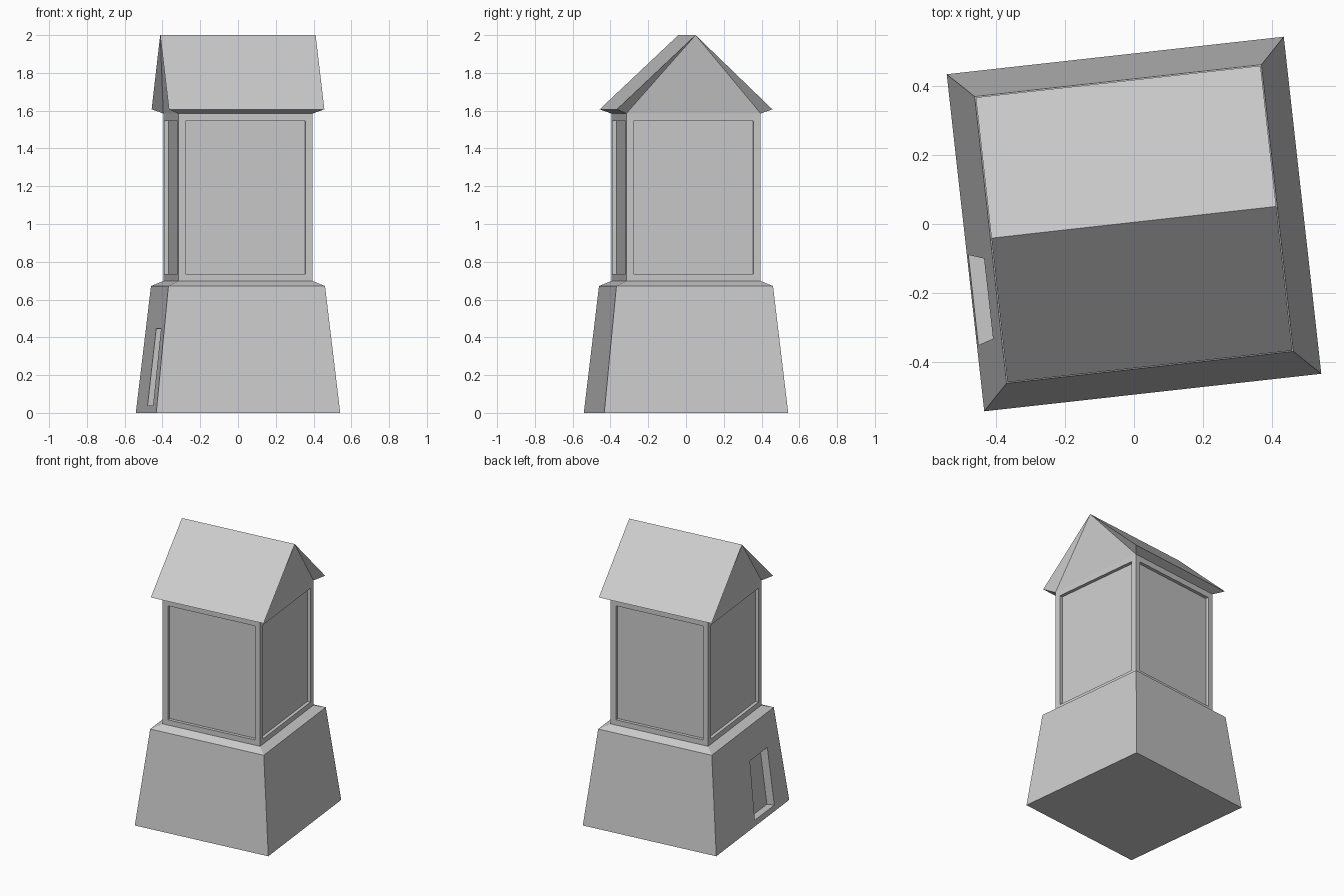
import bpy, bmesh, math

if "Cube" in bpy.data.objects:
    bpy.data.objects.remove(bpy.data.objects["Cube"])

TURN = math.radians(6.35)
CORNERS = [(-1, -1), (1, -1), (1, 1), (-1, 1)]


def ring(bm, half, z):
    return [bm.verts.new((x * half, y * half, z)) for x, y in CORNERS]


def skin(bm, low, high):
    return [bm.faces.new((low[i], low[(i + 1) % 4], high[(i + 1) % 4], high[i])) for i in range(4)]


def recess(bm, face, uvs, depth):
    """Sink a four-cornered panel, given in face fractions, into a quad."""
    face.normal_update()
    inward = -face.normal * depth
    outer = list(face.verts)
    a, b, c, d = [v.co.copy() for v in outer]
    spots = [a.lerp(b, u).lerp(d.lerp(c, u), v) for u, v in uvs]
    bm.faces.remove(face)
    rim = [bm.verts.new(p) for p in spots]
    floor = [bm.verts.new(p + inward) for p in spots]
    skin(bm, outer, rim)
    skin(bm, rim, floor)
    bm.faces.new(floor)


def finish(bm, name):
    mesh = bpy.data.meshes.new(name)
    bm.to_mesh(mesh)
    bm.free()
    obj = bpy.data.objects.new(name, mesh)
    obj.rotation_euler.z = TURN
    bpy.context.collection.objects.link(obj)


# Tapered base with a sloped ledge and a doorway on the left
bm = bmesh.new()
foot, shoulder, neck = ring(bm, 0.49, 0), ring(bm, 0.417, 0.672), ring(bm, 0.358, 0.698)
bm.faces.new(foot[::-1])
sides = skin(bm, foot, shoulder)
skin(bm, shoulder, neck)
recess(bm, sides[3], [(0.537, 0.06), (0.807, 0.06), (0.822, 0.664), (0.558, 0.664)], 0.055)
finish(bm, "tapered_base")

# Square tower with a sunken panel on each side
bm = bmesh.new()
for wall in skin(bm, ring(bm, 0.358, 0.698), ring(bm, 0.358, 1.585)):
    recess(bm, wall, [(0.055, 0.042), (0.945, 0.042), (0.945, 0.955), (0.055, 0.955)], 0.023)
finish(bm, "panelled_tower")

# Gabled roof with overhanging eaves and folded gable ends
bm = bmesh.new()
top, eave = ring(bm, 0.358, 1.585), ring(bm, 0.414, 1.607)
left, right = [bm.verts.new((x, 0.005, 2.0)) for x in (-0.414, 0.414)]
for i, near, far in ((0, left, right), (2, right, left)):
    j, k = i + 1, (i + 2) % 4
    bm.faces.new((top[i], top[j], eave[j], eave[i]))
    bm.faces.new((eave[i], eave[j], far, near))
    bm.faces.new((top[j], top[k], far))
    bm.faces.new((top[j], far, eave[j]))
    bm.faces.new((top[k], eave[k], far))
finish(bm, "gabled_roof")
